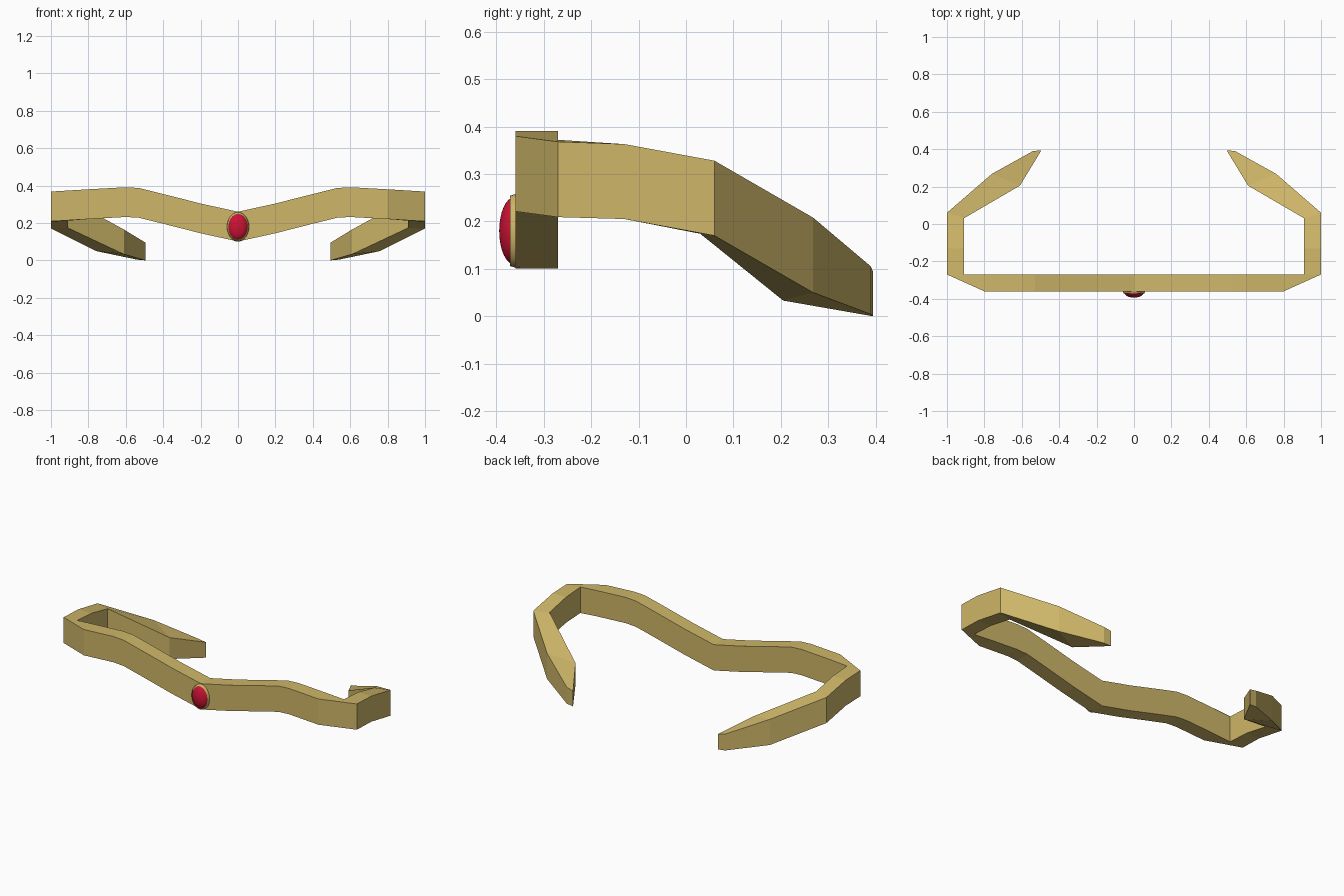
import bpy, bmesh, math

if "Cube" in bpy.data.objects:
    bpy.data.objects.remove(bpy.data.objects["Cube"])


def material(name, rgb):
    m = bpy.data.materials.new(name)
    m.diffuse_color = (*rgb, 1)
    m.use_nodes = True
    m.node_tree.nodes["Principled BSDF"].inputs["Base Color"].default_value = m.diffuse_color
    return m


gold = material("gold", (0.62, 0.47, 0.14))
red = material("ruby red", (0.62, 0.006, 0.035))

# Circlet band: half of the ribbon as stations
# (inner x, inner y, inner bottom, inner top, outer x, outer y, outer bottom, outer top)
stations = []
for x, top in [(0, .260), (.2, .304), (.4, .355), (.53, .387), (.6, .391), (.8, .380)]:
    stations.append((x, -.27, top - .159, top, x, -.36, top - .159, top))
stations += [
    (.91, -.27, .212, .372, 1.0, -.27, .209, .368),
    (.91, -.13, .205, .363, 1.0, -.13, .205, .363),
    (.91, .03, .174, .330, 1.0, .06, .170, .328),
    (.61, .205, .033, .165, .76, .268, .050, .208),
    (.495, .394, .0, .095, .54, .39, .004, .105),
]
bm = bmesh.new()
rings = []
for ix, iy, ib, it, ox, oy, ob, ot in stations:
    rings.append([bm.verts.new(p) for p in
                  ((ix, iy, ib), (ix, iy, it), (ox, oy, ot), (ox, oy, ob))])
for a, b in zip(rings, rings[1:]):
    for i in range(4):
        j = (i + 1) % 4
        bm.faces.new((a[i], a[j], b[j], b[i]))
bm.faces.new(rings[-1])
bmesh.ops.recalc_face_normals(bm, faces=bm.faces)
mesh = bpy.data.meshes.new("circlet_band")
bm.to_mesh(mesh)
bm.free()
band = bpy.data.objects.new("circlet_band", mesh)
bpy.context.collection.objects.link(band)
mesh.materials.append(gold)
mirror = band.modifiers.new("mirror", 'MIRROR')
mirror.use_clip = True

# Oval setting behind the gem, slightly tapered to the front
bpy.ops.mesh.primitive_cone_add(vertices=32, radius1=1, radius2=.93, depth=.02,
                                location=(0, -.361, .18), rotation=(math.pi / 2, 0, 0))
setting = bpy.context.object
setting.name = "gem_setting"
setting.scale = (.061, .08, 1)
setting.data.materials.append(gold)

# Oval domed gem
bpy.ops.mesh.primitive_uv_sphere_add(segments=32, ring_count=16, radius=1,
                                     location=(0, -.362, .18), rotation=(math.pi / 2, 0, 0))
gem = bpy.context.object
gem.name = "gem"
gem.scale = (.053, .071, .032)
gem.data.materials.append(red)

for ob in (setting, gem):
    bpy.ops.object.select_all(action='DESELECT')
    ob.select_set(True)
    bpy.context.view_layer.objects.active = ob
    bpy.ops.object.shade_smooth_by_angle(angle=math.radians(35))
